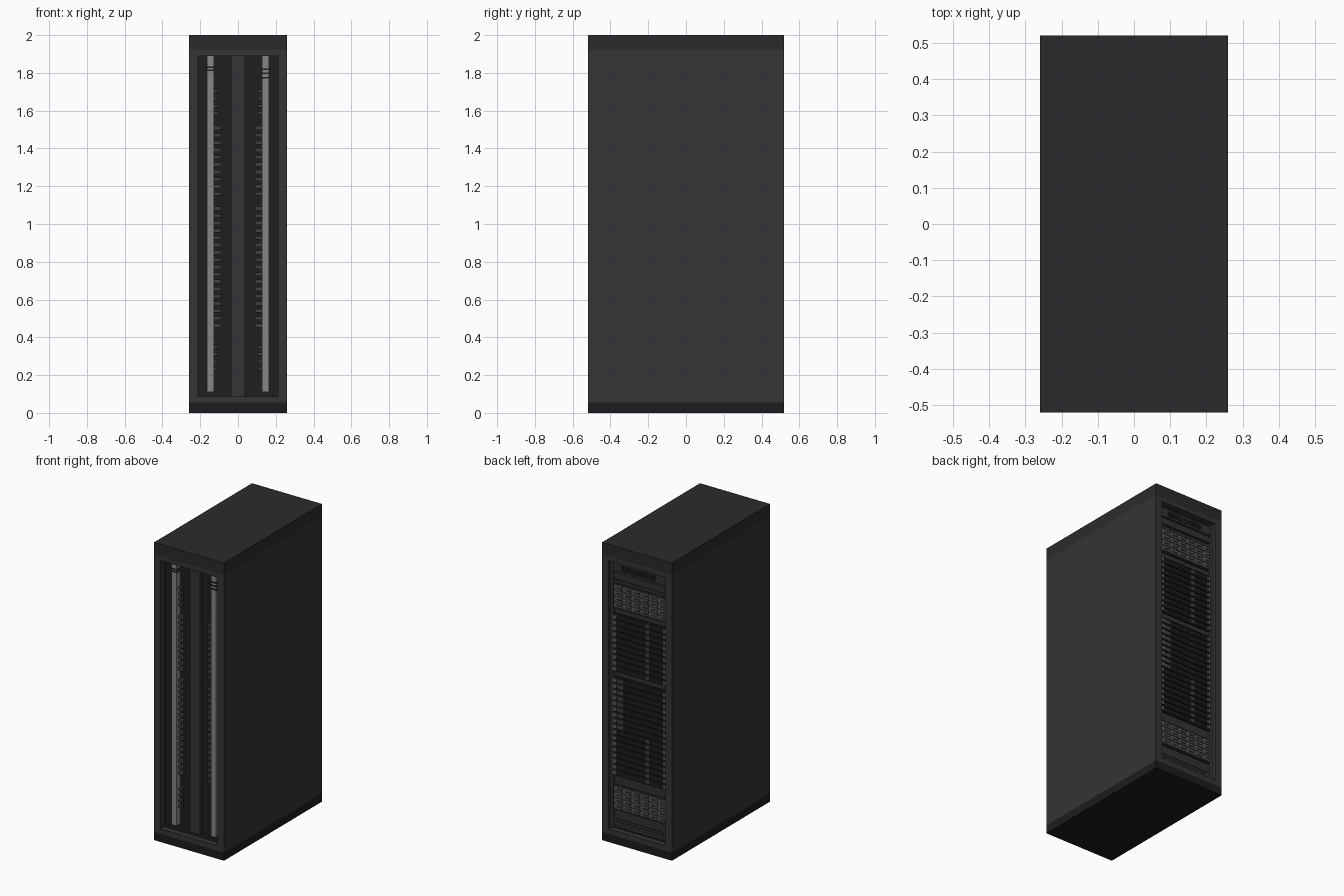
import bpy, bmesh
from mathutils import Matrix, Vector

if "Cube" in bpy.data.objects:
    bpy.data.objects.remove(bpy.data.objects["Cube"])


def mat(name, r, g, b):
    m = bpy.data.materials.new(name)
    m.diffuse_color = (r, g, b, 1)
    m.use_nodes = True
    m.node_tree.nodes["Principled BSDF"].inputs["Base Color"].default_value = m.diffuse_color
    return m


SHELL = mat("shell_grey", .034, .035, .038)
CAP = mat("cap_grey", .023, .024, .026)
BASE = mat("base_black", .012, .012, .013)
DARK = mat("interior_black", .013, .013, .014)
UNIT = mat("unit_grey", .03, .031, .033)
FIN = mat("fin_grey", .05, .05, .052)
LIGHT = mat("drive_grey", .09, .09, .095)
STRIP = mat("strip_grey", .24, .24, .24)


def boxes(name, material, spans, mirror=False):
    """One object from boxes given as (x0, x1, y0, y1, z0, z1)."""
    bm = bmesh.new()
    if mirror:
        spans = list(spans) + [(-b, -a, c, d, e, f) for a, b, c, d, e, f in spans]
    for x0, x1, y0, y1, z0, z1 in spans:
        centre = Vector((x0 + x1, y0 + y1, z0 + z1)) / 2
        size = Matrix.Diagonal((x1 - x0, y1 - y0, z1 - z0, 1))
        bmesh.ops.create_cube(bm, size=1, matrix=Matrix.Translation(centre) @ size)
    me = bpy.data.meshes.new(name)
    bm.to_mesh(me)
    bm.free()
    me.materials.append(material)
    ob = bpy.data.objects.new(name, me)
    bpy.context.collection.objects.link(ob)
    return ob


PITCH = .0387


def rows(top, n):
    return [top - i * PITCH for i in range(n)]


# Cabinet shell
boxes("base_plinth", BASE, [(-.26, .26, -.52, .52, 0, .055)])
boxes("top_cap", CAP, [(-.26, .26, -.52, .52, 1.92, 2)])
boxes("side_panels", SHELL, [(.235, .26, -.48, .48, .055, 1.92)], True)
boxes("corner_posts", SHELL, [(.212, .26, -.52, -.48, .055, 1.92),
                              (.212, .26, .48, .52, .055, 1.92)], True)
boxes("cross_rails", SHELL, [(-.212, .212, y, y + .04, z0, z1)
                             for y in (-.52, .48) for z0, z1 in ((.055, .088), (1.89, 1.92))])

# Equipment core filling the cabinet
boxes("equipment_core", DARK, [(-.235, .235, -.43, .47, .055, 1.92)])

# Front: cable duct, power strips and their breakers
boxes("cable_duct", SHELL, [(-.037, .037, -.455, -.43, .088, 1.89)])
boxes("power_strips", STRIP, [(.128, .165, -.468, -.43, .11, 1.89)], True)
boxes("left_breakers", DARK, [(-.167, -.126, -.471, -.43, z, z + .008) for z in (1.81, 1.826)])
boxes("right_breakers", DARK, [(.126, .167, -.471, -.43, z, z + .009) for z in (1.77, 1.793, 1.815)])

# Front: connectors seen beside the power strips
SMALL = rows(1.703, 4) + rows(.350, 4)
BLADES_A = rows(1.508, 10)
BLADES_B = rows(1.082, 17)
boxes("rear_connectors", FIN,
      [(.09, .128, -.45, -.43, z - .01, z + .01) for z in BLADES_A + BLADES_B] +
      [(.105, .128, -.45, -.43, z - .008, z + .008) for z in SMALL], True)

# Back: mounting rails
boxes("mounting_rails", FIN, [(.197, .214, .47, .495, .088, 1.89)], True)

# Back: drive shelves, six bays by four rows
for name, top in (("upper", 1.708), ("lower", .355)):
    boxes(name + "_drive_shelf", UNIT,
          [(-.197, .197, .47, .482, top - 3 * PITCH - .022, top + .022)])
    w = .388 / 6
    bays = [(-.194 + c * w + .002, -.194 + (c + 1) * w - .002, .482, .492, z - .017, z + .017)
            for z in rows(top, 4) for c in range(6)]
    boxes(name + "_drive_bays", LIGHT, bays)
    boxes(name + "_drive_handles", UNIT,
          [(a + .008, b - .022, .492, .496, z0 + .012, z0 + .02) for a, b, _, _, z0, _ in bays])

# Back: server units with end handles, slots and status blocks
SERVERS = BLADES_A + BLADES_B
boxes("server_units", DARK, [(-.197, .197, .47, .484, z - .016, z + .016) for z in SERVERS])
boxes("server_ears", LIGHT, [(.172, .195, .484, .494, z - .013, z + .013) for z in SERVERS], True)
boxes("server_vents", UNIT,
      [(x0, x1, .484, .489, z - .003, z + .003)
       for z in SERVERS for x0, x1 in ((-.165, -.075), (-.035, .125))])
boxes("server_dividers", FIN,
      [(-.072, -.04, .484, .491, z - .014, z + .014) for z in BLADES_A + BLADES_B[9:]])
boxes("server_status_blocks", FIN,
      [(.12, .168, .484, .491, z - .014, z + .014) for z in BLADES_B[:9]])

# Back: blanking panels between groups
boxes("blanking_panels", UNIT, [(-.197, .197, .47, .48, z0, z1) for z0, z1 in
                                ((1.532, 1.562), (1.108, 1.138), (.383, .44), (.15, .208), (1.735, 1.755))])

# Back: switch at the top and power units at the bottom
boxes("top_switch", UNIT, [(-.197, .197, .47, .488, 1.815, 1.875),
                           (-.197, .197, .47, .488, 1.762, 1.805)])
boxes("switch_ports", DARK, [(-.12 + i * .024, -.102 + i * .024, .488, .492, z, z + .014)
                             for i in range(11) for z in (1.828, 1.848)])
boxes("bottom_power_units", UNIT, [(-.197, .197, .47, .488, .1, .142)])
boxes("power_unit_ridges", FIN, [(-.17, .17, .488, .492, z, z + .008) for z in (.11, .125)])
